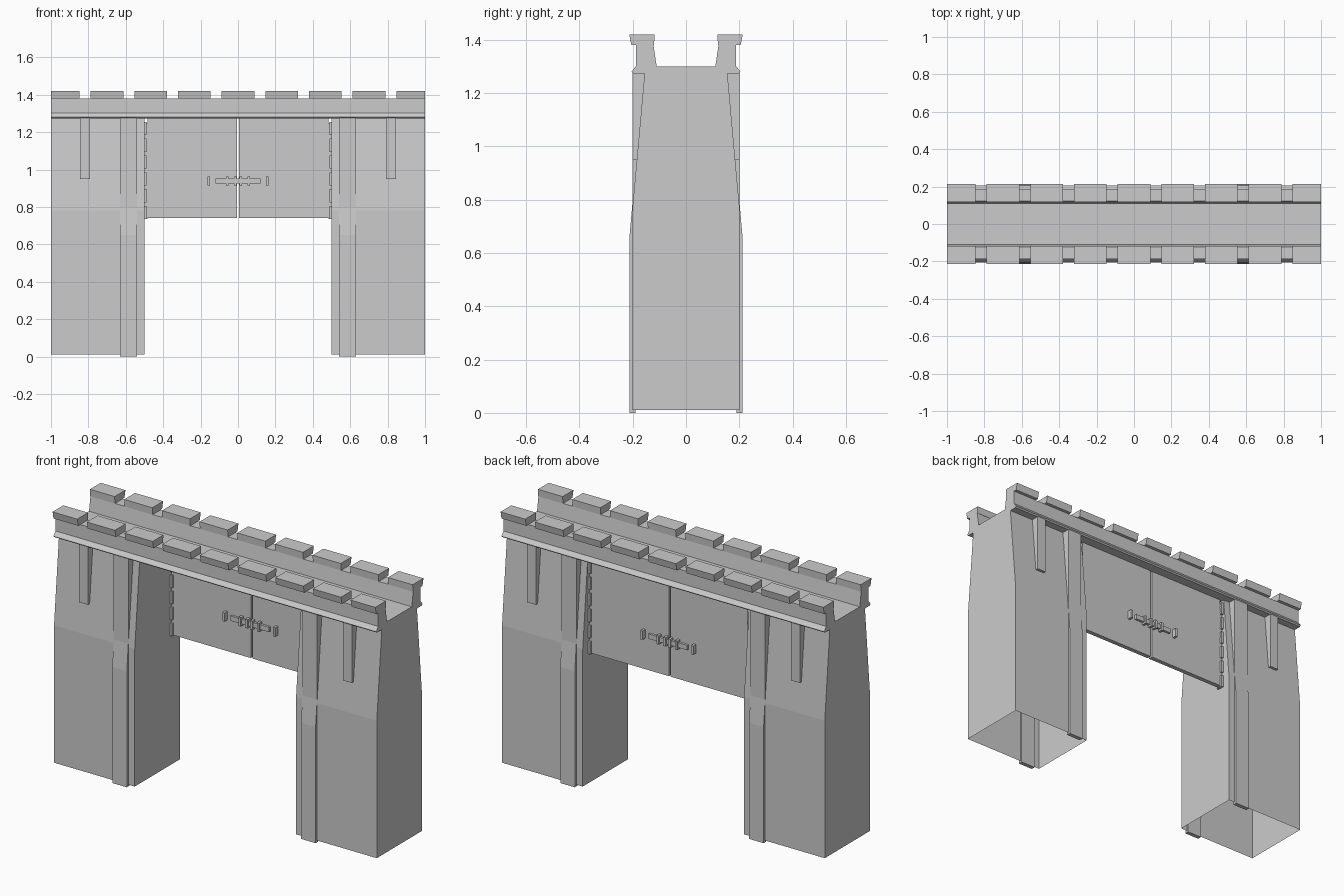
import bpy, bmesh

if "Cube" in bpy.data.objects:
    bpy.data.objects.remove(bpy.data.objects["Cube"])

stone = bpy.data.materials.new("grey stone")
stone.diffuse_color = (0.6, 0.6, 0.6, 1)
stone.use_nodes = True
stone.node_tree.nodes["Principled BSDF"].inputs["Base Color"].default_value = stone.diffuse_color


def make(name, bm):
    bmesh.ops.recalc_face_normals(bm, faces=bm.faces[:])
    me = bpy.data.meshes.new(name)
    bm.to_mesh(me)
    bm.free()
    me.materials.append(stone)
    ob = bpy.data.objects.new(name, me)
    bpy.context.collection.objects.link(ob)
    return ob


def prism(bm, profile, x0, x1):
    """Extrude a closed (y, z) profile along x."""
    a = [bm.verts.new((x0, y, z)) for y, z in profile]
    b = [bm.verts.new((x1, y, z)) for y, z in profile]
    n = len(profile)
    for i in range(n):
        j = (i + 1) % n
        bm.faces.new((a[i], a[j], b[j], b[i]))
    bm.faces.new(a)
    bm.faces.new(b[::-1])


def box(bm, x0, x1, y0, y1, z0, z1):
    prism(bm, [(y0, z0), (y1, z0), (y1, z1), (y0, z1)], x0, x1)


def mirrored(half):
    """Complete a symmetric profile from its +y half."""
    return half + [(-y, z) for y, z in reversed(half)]


def side_name(s):
    return "right" if s > 0 else "left"


# Towers: tapered toward the top, hollow and open below
tower_profile = mirrored([(0.2, 0.01), (0.2, 0.78), (0.155, 1.28)])
for s in (-1, 1):
    bm = bmesh.new()
    prism(bm, tower_profile, 0.5 * s, 1.0 * s)
    bottom = [f for f in bm.faces if all(v.co.z < 0.02 for v in f.verts)]
    bmesh.ops.recalc_face_normals(bm, faces=bm.faces[:])
    bmesh.ops.delete(bm, geom=bottom, context='FACES_ONLY')
    make(side_name(s) + "_tower", bm)

# Pilasters and short wedge brackets on both wall faces
pilaster = [(0.213, 0.0), (0.213, 0.65), (0.2, 0.8), (0.2, 1.28),
            (0.145, 1.28), (0.19, 0.78), (0.19, 0.0)]
bracket = [(0.2, 0.95), (0.2, 1.28), (0.145, 1.28), (0.18, 0.95)]
for s in (-1, 1):
    for part, prof, x0, x1 in (("pilasters", pilaster, 0.54, 0.63),
                               ("brackets", bracket, 0.79, 0.845)):
        bm = bmesh.new()
        for t in (-1, 1):
            prism(bm, [(y * t, z) for y, z in prof], x0 * s, x1 * s)
        make(side_name(s) + "_" + part, bm)

# Walkway with cornice and parapets in one cross-section
bm = bmesh.new()
prism(bm, mirrored([(0.198, 1.273), (0.205, 1.28), (0.187, 1.303),
                    (0.187, 1.38), (0.122, 1.38), (0.11, 1.3)]), -1, 1)
make("walkway", bm)

# Merlons, overhanging the parapet
merlon = [(0.205, 1.38), (0.213, 1.42), (0.118, 1.42), (0.12, 1.38)]
bm = bmesh.new()
for t in (-1, 1):
    for i in range(-4, 5):
        c = i * 0.2335
        prism(bm, [(y * t, z) for y, z in merlon],
              max(c - 0.087, -1), min(c + 0.087, 1))
make("merlons", bm)

# Double gate
Y0, Y1 = 0.12, 0.145
for s in (-1, 1):
    bm = bmesh.new()
    box(bm, 0.005 * s, 0.483 * s, Y0, Y1, 0.74, 1.272)
    make(side_name(s) + "_door", bm)

    # Hinge post with alternating knuckles
    bm = bmesh.new()
    box(bm, 0.483 * s, 0.505 * s, Y0 + 0.004, Y1 - 0.004, 0.735, 1.25)
    for k in range(6):
        z = 0.735 + k * 0.09
        box(bm, 0.488 * s, 0.502 * s, Y0 - 0.008, Y1 + 0.008, z, z + 0.07)
    make(side_name(s) + "_hinge", bm)

# Sliding bolts with keepers on both gate faces
for name, y, d in (("front_bolt", Y0, -1), ("back_bolt", Y1, 1)):
    bm = bmesh.new()
    box(bm, -0.12, 0.12, y + 0.004 * d, y + 0.017 * d, 0.925, 0.952)
    for x in (-0.157, -0.057, -0.015, 0.015, 0.057, 0.157):
        box(bm, x - 0.007, x + 0.007, y - 0.001 * d, y + 0.025 * d, 0.914, 0.963)
    make(name, bm)
